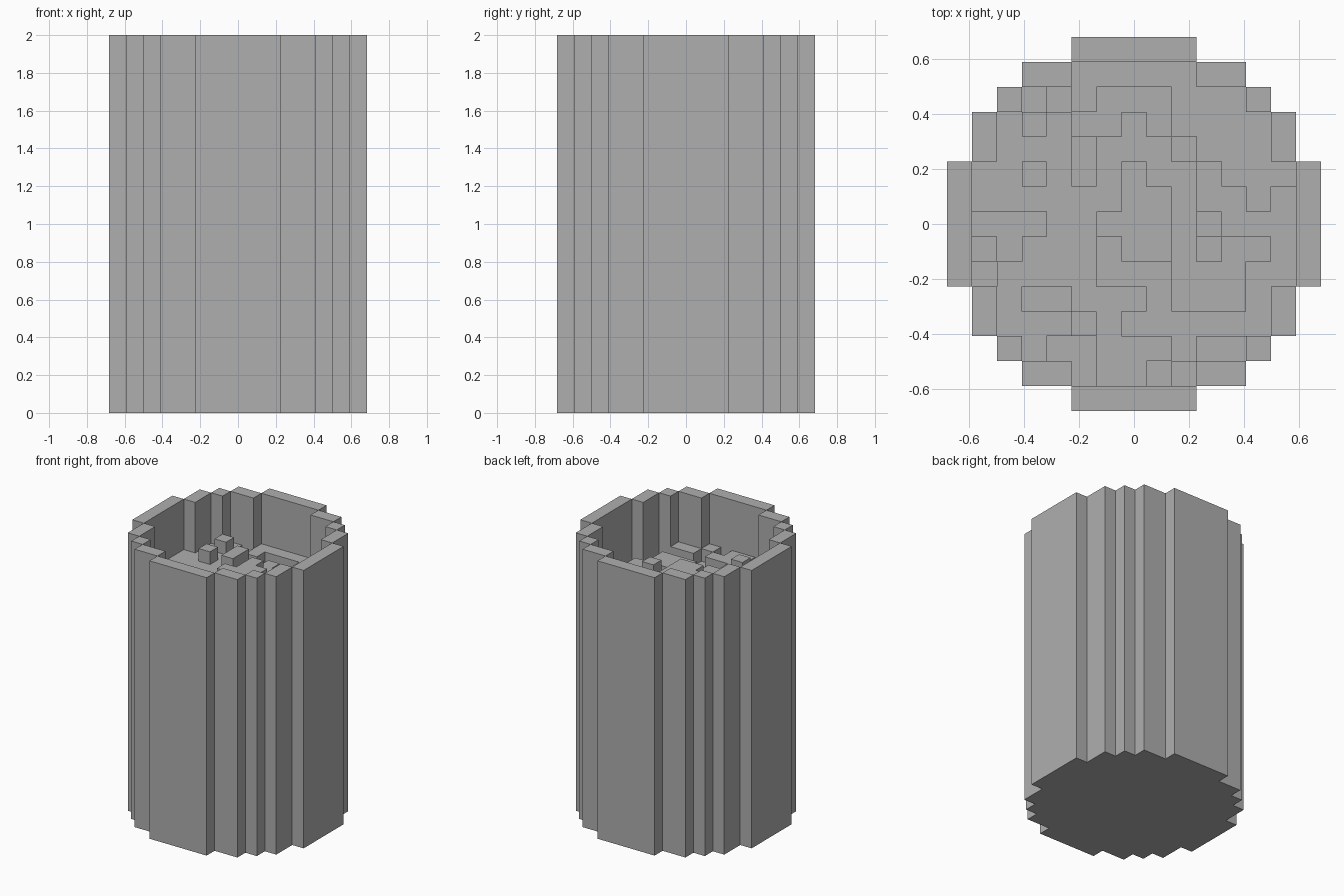
import bpy
import bmesh

cube = bpy.data.objects.get("Cube")
if cube:
    bpy.data.objects.remove(cube, do_unlink=True)

# Plan of the blocky tub, back row first: # rim, ^ raised, o floor, - sunken
PLAN = [
    "     #####     ",
    "   ##ooooo##   ",
    "  #o-o---ooo#  ",
    " #o^o--o-oooo# ",
    " #ooo^ooo-ooo# ",
    "#oo^o^o^oo-ooo#",
    "#oooooo^^o--o-#",
    "#---oo^^^o^---#",
    "#o-ooo-^^o-oo-#",
    "#-oooo---ooo--#",
    " #o--ooo-ooo-# ",
    " #ooo^o------# ",
    "  #o--ooo-oo#  ",
    "   ##-oo-o##   ",
    "     #####     ",
]
LEVEL = {" ": 0, "-": 17, "o": 18, "^": 19, "#": 22}
UNIT = 2 / LEVEL["#"]
SIZE = len(PLAN)
HALF = SIZE / 2


def level(col, row):
    if 0 <= col < SIZE and 0 <= row < SIZE:
        return LEVEL[PLAN[row][col]]
    return 0


def add_face(bm, points):
    bm.faces.new([bm.verts.new([c * UNIT for c in p]) for p in points])


bm = bmesh.new()
for row in range(SIZE):
    for col in range(SIZE):
        top = level(col, row)
        if not top:
            continue
        x, y = col - HALF, HALF - row - 1
        ring = [(x, y), (x + 1, y), (x + 1, y + 1), (x, y + 1)]
        # Top and underside of the column
        add_face(bm, [(*p, top) for p in ring])
        add_face(bm, [(*p, 0) for p in reversed(ring)])
        # Sides exposed above each lower neighbour: front, right, back, left
        steps = [(0, 1), (1, 0), (0, -1), (-1, 0)]
        for k, (dc, dr) in enumerate(steps):
            low = level(col + dc, row + dr)
            if low < top:
                a, b = ring[k], ring[(k + 1) % 4]
                add_face(bm, [(*a, low), (*b, low), (*b, top), (*a, top)])

bmesh.ops.remove_doubles(bm, verts=bm.verts, dist=UNIT / 100)
mesh = bpy.data.meshes.new("blocky_tub")
bm.to_mesh(mesh)
bm.free()
tub = bpy.data.objects.new("blocky_tub", mesh)
bpy.context.collection.objects.link(tub)

# Plain grey finish
grey = bpy.data.materials.new("plain_grey")
grey.use_nodes = True
color = (0.43, 0.43, 0.43, 1)
grey.diffuse_color = color
grey.node_tree.nodes["Principled BSDF"].inputs["Base Color"].default_value = color
mesh.materials.append(grey)
